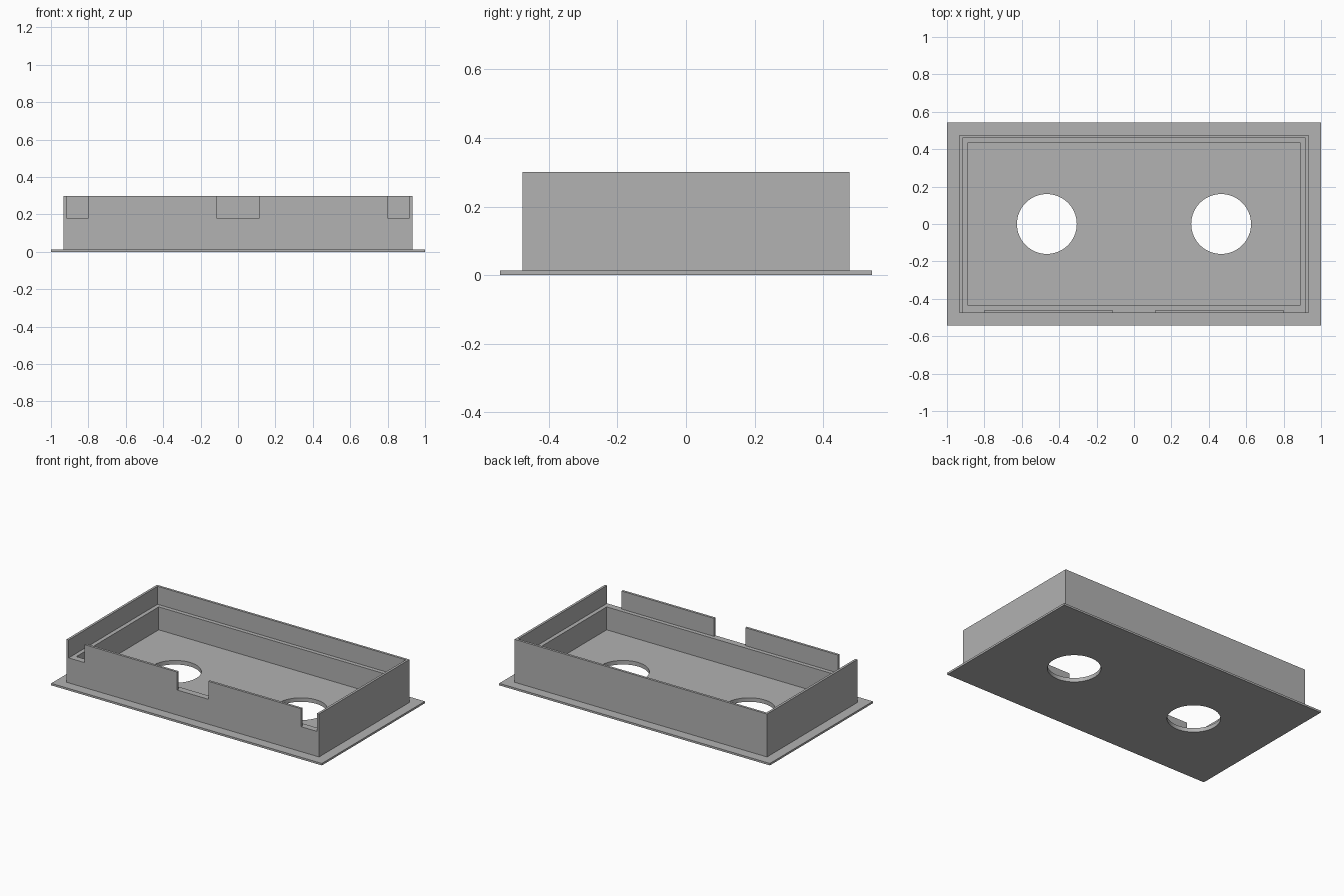
import bpy

default = bpy.data.objects.get("Cube")
if default:
    bpy.data.objects.remove(default, do_unlink=True)

# Main dimensions
FLANGE_X, FLANGE_Y, FLANGE_H = 1.0, 0.543, 0.0133
BODY_X, BODY_Y, BODY_H = 0.933, 0.477, 0.30
RIM, WALL = 0.016, 0.043
FLOOR_Z, LEDGE_Z = 0.027, 0.18
HOLE_X, HOLE_R = 0.466, 0.16
CLEAR = 0.1

grey = bpy.data.materials.new("plain grey")
grey.use_nodes = True
colour = (0.445, 0.445, 0.445, 1)
grey.diffuse_color = colour
grey.node_tree.nodes["Principled BSDF"].inputs["Base Color"].default_value = colour


def box(name, x0, x1, y0, y1, z0, z1):
    bpy.ops.mesh.primitive_cube_add(
        size=1, location=((x0 + x1) / 2, (y0 + y1) / 2, (z0 + z1) / 2))
    ob = bpy.context.object
    ob.name = name
    ob.scale = (x1 - x0, y1 - y0, z1 - z0)
    bpy.ops.object.transform_apply(location=True, rotation=False, scale=True)
    ob.data.materials.append(grey)
    return ob


def combine(target, tool, operation):
    """Apply a boolean to the target and discard the tool."""
    tool.hide_render = True
    mod = target.modifiers.new(tool.name, 'BOOLEAN')
    mod.operation, mod.solver, mod.object = operation, 'EXACT', tool
    bpy.ops.object.select_all(action='DESELECT')
    bpy.context.view_layer.objects.active = target
    target.select_set(True)
    bpy.ops.object.modifier_apply(modifier=mod.name)
    bpy.data.objects.remove(tool, do_unlink=True)


# Thin flange with the tall box rising from it
tray = box("flanged_tray", -FLANGE_X, FLANGE_X, -FLANGE_Y, FLANGE_Y, 0, FLANGE_H)
body = box("body", -BODY_X, BODY_X, -BODY_Y, BODY_Y, FLANGE_H / 2, BODY_H)
combine(tray, body, 'UNION')

# Stepped cavity: narrow below the ledge, wider above it
for name, inset, z in (("lower_cavity", WALL, FLOOR_Z), ("upper_cavity", RIM, LEDGE_Z)):
    x, y = BODY_X - inset, BODY_Y - inset
    combine(tray, box(name, -x, x, -y, y, z, BODY_H + CLEAR), 'DIFFERENCE')

# Notches in the front rim: one central, one at each corner
corner = BODY_X - RIM
for x0, x1 in ((-corner, -0.8), (-0.115, 0.115), (0.8, corner)):
    notch = box("front_notch", x0, x1, -BODY_Y - CLEAR, -BODY_Y + RIM + 0.01,
                LEDGE_Z, BODY_H + CLEAR)
    combine(tray, notch, 'DIFFERENCE')

# Two round holes through the floor
for side in (-1, 1):
    bpy.ops.mesh.primitive_cylinder_add(
        vertices=64, radius=HOLE_R, depth=CLEAR, location=(side * HOLE_X, 0, 0))
    hole = bpy.context.object
    hole.name = "floor_hole"
    hole.data.materials.append(grey)
    combine(tray, hole, 'DIFFERENCE')

bpy.ops.object.shade_smooth_by_angle()
